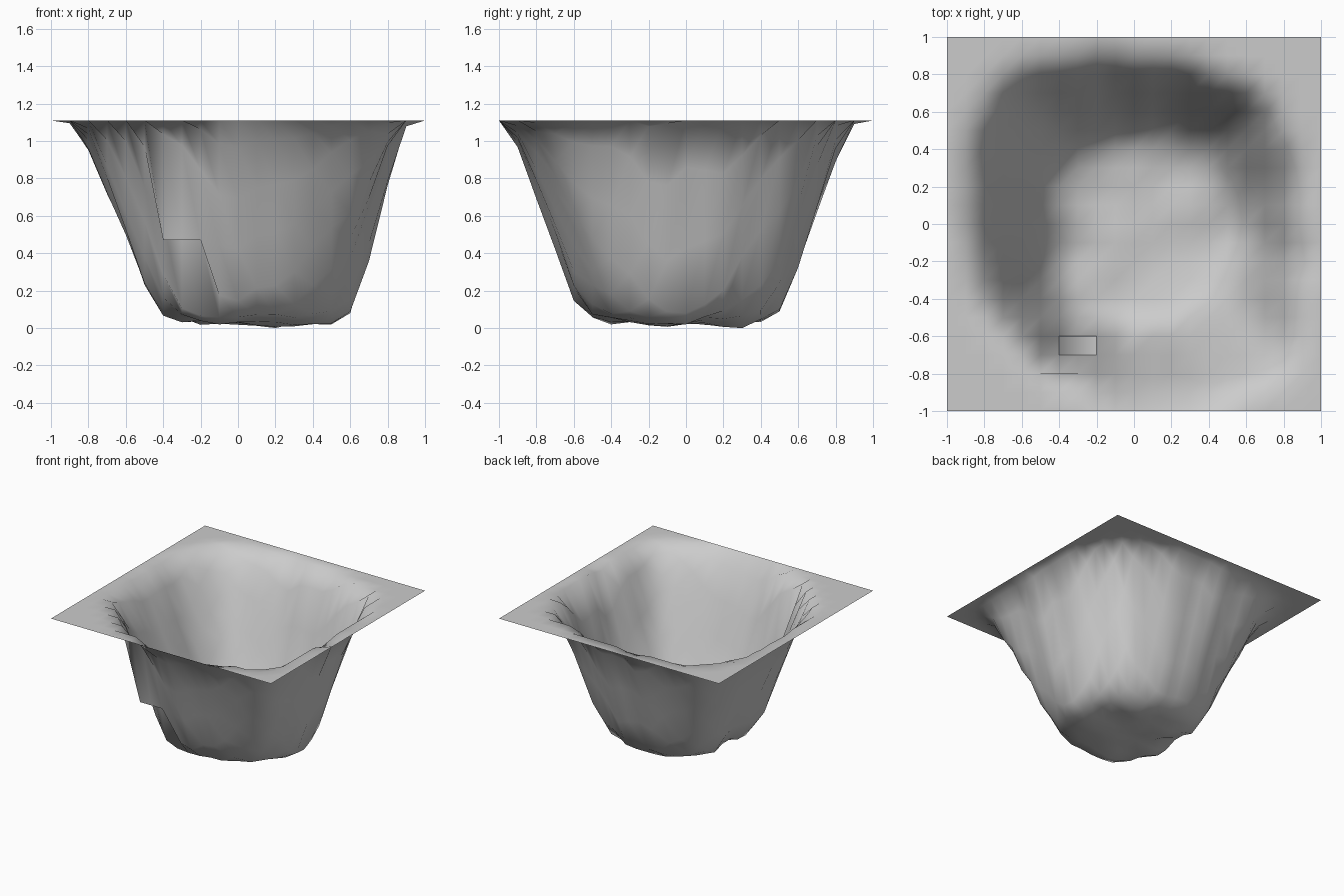
import bpy, bmesh, math
from mathutils import noise, Vector

if "Cube" in bpy.data.objects:
    bpy.data.objects.remove(bpy.data.objects["Cube"])

N, RIM_Z = 20, 1.11

# rim and floor outline radii every 22.5 degrees, counter-clockwise from +x
RIM = [.89, .94, .98, .90, .89, .95, 1.06, .97, .90, .91, .92, .93, .98, 1.01, 1.14, .95]
FLOOR = [.62, .56, .58, .53, .49, .46, .48, .43, .38, .47, .55, .57, .55, .54, .56, .60]
# wall profile from floor edge (0) to rim (1)
WALL = [(-1, .03), (-.35, .03), (0, .09), (.2, .25), (.4, .51), (.6, .73), (.8, .97), (1, RIM_Z), (9, RIM_Z)]


def around(table, ang):
    """Interpolate a closed radius table at an angle."""
    f = (ang / math.tau * len(table)) % len(table)
    i = int(f)
    a, b = table[i % len(table)], table[(i + 1) % len(table)]
    return a + (b - a) * (f - i)


def profile(t):
    for (t0, z0), (t1, z1) in zip(WALL, WALL[1:]):
        if t <= t1:
            return z0 + (z1 - z0) * max(0, t - t0) / (t1 - t0)
    return RIM_Z


def height(x, y):
    if max(abs(x), abs(y)) > .99:
        return RIM_Z
    ang, r = math.atan2(y, x), math.hypot(x, y)
    rim, floor = around(RIM, ang), around(FLOOR, ang)
    # vertical fluting of the wall
    r += .013 * math.sin(13 * ang + 1) * (floor < r < rim)
    t = max(-1, (r - floor) / (rim - floor))
    z = profile(t)
    if t < .2:  # uneven floor
        z += .04 * noise.noise(Vector((x * 5, y * 5, 2.3)))
    return max(0, z)


# pit: one heightfield sheet with a flat square rim
bm = bmesh.new()
bmesh.ops.create_grid(bm, x_segments=N, y_segments=N, size=1)
low = 1
for v in bm.verts:
    v.co.z = height(v.co.x, v.co.y)
    low = min(low, v.co.z)
for v in bm.verts:
    if v.co.z < .2:
        v.co.z -= low

# small ledge on the front wall
ledge = set()
for v in bm.verts:
    if -.41 < v.co.x < -.19 and -.71 < v.co.y < -.59:
        v.co.z = .47
        if v.co.x < -.35 and v.co.y > -.65:
            v.co.z = .57
        ledge.add(v)
flat = {f for f in bm.faces if all(v in ledge for v in f.verts)}
for f in bm.faces:
    f.smooth = True
# crisp border round the ledge
for f in flat:
    for e in f.edges:
        if not all(g in flat for g in e.link_faces):
            e.smooth = False

mesh = bpy.data.meshes.new("rock_pit")
bm.to_mesh(mesh)
bm.free()
bpy.context.collection.objects.link(bpy.data.objects.new("rock_pit", mesh))
